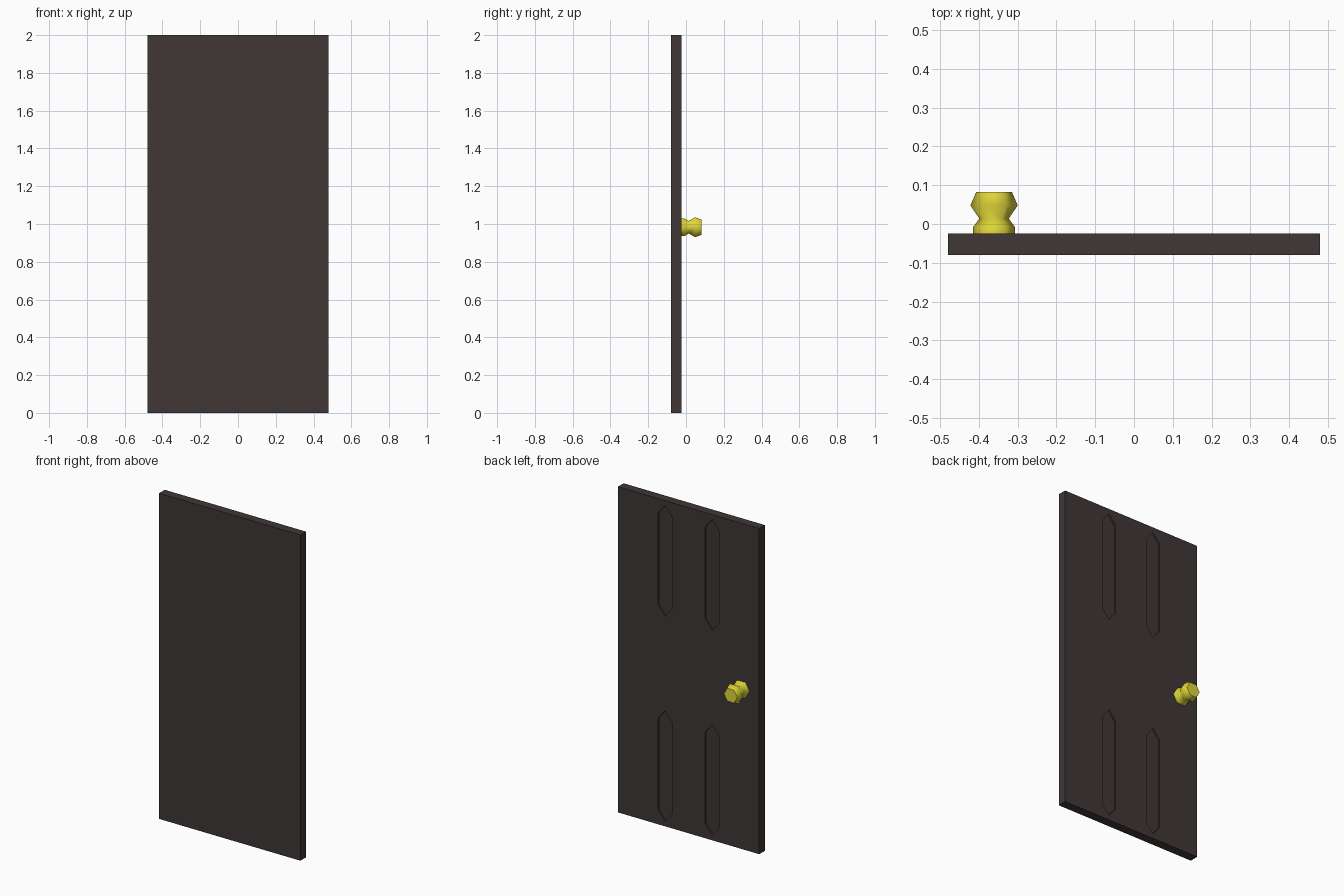
import bpy, bmesh, math

if "Cube" in bpy.data.objects:
    bpy.data.objects.remove(bpy.data.objects["Cube"])

BACK = -0.025   # y of the panelled face


def material(name, rgb):
    m = bpy.data.materials.new(name)
    m.diffuse_color = (*rgb, 1)
    m.use_nodes = True
    m.node_tree.nodes["Principled BSDF"].inputs["Base Color"].default_value = m.diffuse_color
    return m


def make_object(name, bm, mat):
    bmesh.ops.recalc_face_normals(bm, faces=bm.faces)
    me = bpy.data.meshes.new(name)
    bm.to_mesh(me)
    bm.free()
    me.materials.append(mat)
    ob = bpy.data.objects.new(name, me)
    bpy.context.collection.objects.link(ob)
    return ob


dark_wood = material("dark_wood", (0.05, 0.038, 0.037))
brass = material("brass_yellow", (0.74, 0.67, 0.04))

# Door slab
bm = bmesh.new()
bmesh.ops.create_cube(bm, size=1)
for v in bm.verts:
    v.co = (v.co.x * 0.96, v.co.y * 0.055 - 0.0525, v.co.z * 2 + 1)
door = make_object("door_slab", bm, dark_wood)

# Four pointed grooves sunk into the back face
bm = bmesh.new()
w, h, tip = 0.048, 0.34, 0.06
outline = [(0, h), (w, h - tip), (w, tip - h), (0, -h), (-w, tip - h), (-w, h - tip)]
for cx in (-0.16, 0.16):
    for cz in (0.37, 1.63):
        face = bm.faces.new([bm.verts.new((cx + x, BACK - 0.01, cz + z)) for x, z in outline])
        ext = bmesh.ops.extrude_face_region(bm, geom=[face])["geom"]
        bmesh.ops.translate(bm, vec=(0, 0.05, 0),
                            verts=[g for g in ext if isinstance(g, bmesh.types.BMVert)])
cutter = make_object("groove_cutter", bm, dark_wood)
cutter.hide_render = True
cutter.hide_viewport = True
cut = door.modifiers.new("grooves", "BOOLEAN")
cut.operation = "DIFFERENCE"
cut.solver = "EXACT"
cut.object = cutter

# Six-sided turned knob: (y, radius) profile
profile = [(BACK, 0.054), (-0.008, 0.054), (0.014, 0.038), (0.048, 0.061), (0.083, 0.046)]
N = 6
bm = bmesh.new()
rings = [[bm.verts.new((-0.361 + r * math.cos(math.tau * i / N), y,
                        0.983 + r * math.sin(math.tau * i / N))) for i in range(N)]
         for y, r in profile]
for a, b in zip(rings, rings[1:]):
    for i in range(N):
        j = (i + 1) % N
        bm.faces.new((a[i], a[j], b[j], b[i])).smooth = True
bm.faces.new(rings[0])
bm.faces.new(rings[-1])
make_object("door_knob", bm, brass)
